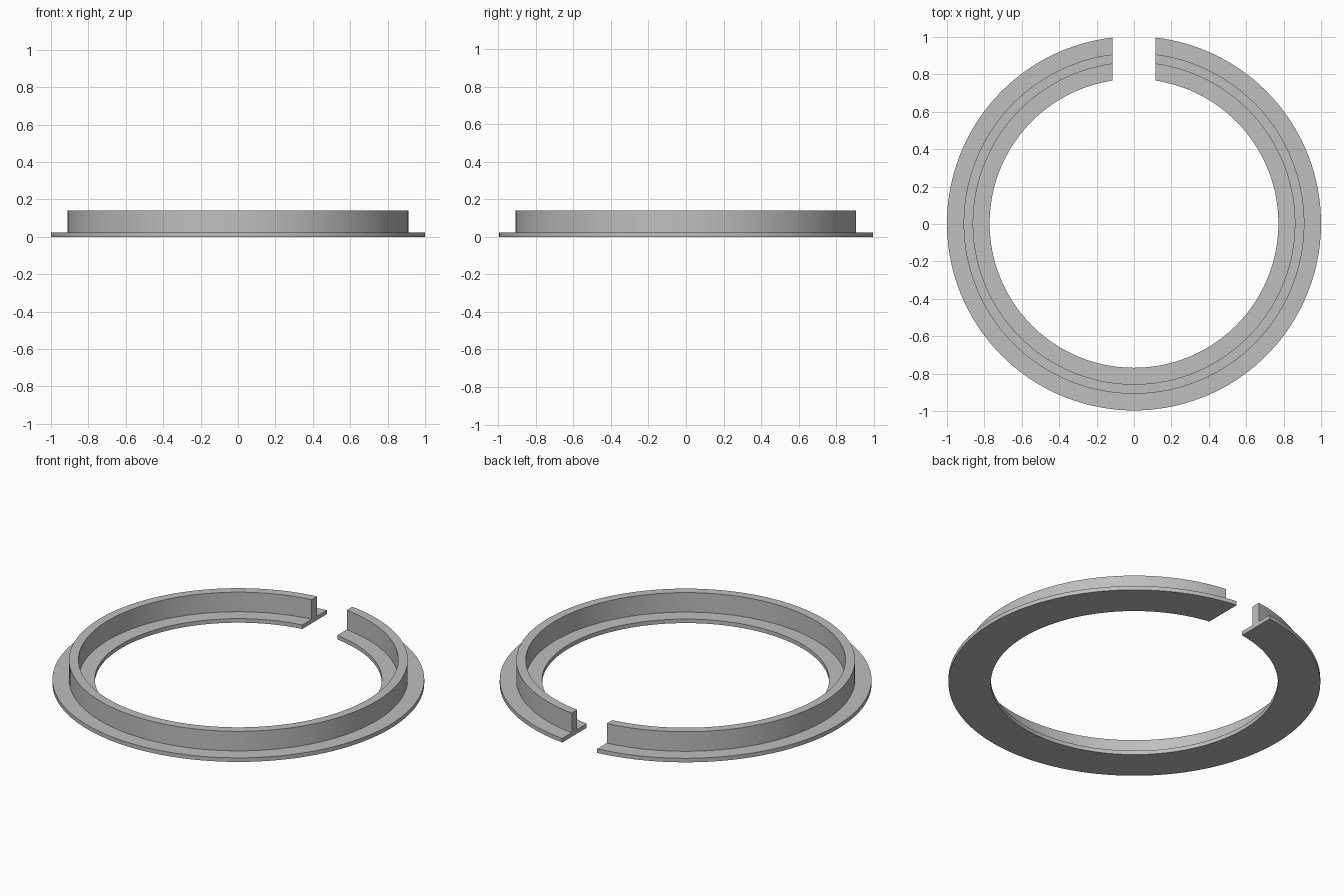
import bpy, bmesh, math

cube = bpy.data.objects.get("Cube")
if cube:
    bpy.data.objects.remove(cube, do_unlink=True)

# Main dimensions
R_OUT, R_IN = 1.0, 0.772
WALL_OUT, WALL_IN = 0.911, 0.86
FLANGE_H, HEIGHT = 0.024, 0.14
HALF_GAP, STEPS = 0.115, 144
# Centre the split ring, whose back is trimmed by the gap
SHIFT_Y = (R_OUT - math.sqrt(R_OUT ** 2 - HALF_GAP ** 2)) / 2

# Plain grey material
grey = bpy.data.materials.new("plain_grey")
grey.use_nodes = True
colour = (0.52, 0.52, 0.52, 1)
grey.diffuse_color = colour
grey.node_tree.nodes["Principled BSDF"].inputs["Base Color"].default_value = colour

# Inverted T section (radius, height): flat flange with an upright wall
section = [(R_IN, 0), (R_OUT, 0), (R_OUT, FLANGE_H), (WALL_OUT, FLANGE_H),
           (WALL_OUT, HEIGHT), (WALL_IN, HEIGHT), (WALL_IN, FLANGE_H), (R_IN, FLANGE_H)]

# Sweep the section round, each radius stopping at the straight-sided gap
bm = bmesh.new()
rings = []
for i in range(STEPS + 1):
    ring = []
    for r, z in section:
        start = math.asin(HALF_GAP / r)
        a = start + (2 * math.pi - 2 * start) * i / STEPS
        ring.append(bm.verts.new((r * math.sin(a), r * math.cos(a) + SHIFT_Y, z)))
    rings.append(ring)

n = len(section)
for a, b in zip(rings, rings[1:]):
    for j in range(n):
        k = (j + 1) % n
        bm.faces.new((a[j], a[k], b[k], b[j]))

# Close the two cut ends
bm.faces.new(rings[0])
bm.faces.new(rings[-1])
bmesh.ops.recalc_face_normals(bm, faces=bm.faces)

mesh = bpy.data.meshes.new("split_flanged_ring")
bm.to_mesh(mesh)
bm.free()
mesh.materials.append(grey)
ring_obj = bpy.data.objects.new("split_flanged_ring", mesh)
bpy.context.collection.objects.link(ring_obj)

# Smooth curved walls, crisp rims
bpy.ops.object.select_all(action='DESELECT')
ring_obj.select_set(True)
bpy.context.view_layer.objects.active = ring_obj
bpy.ops.object.shade_smooth_by_angle(angle=math.radians(30))
